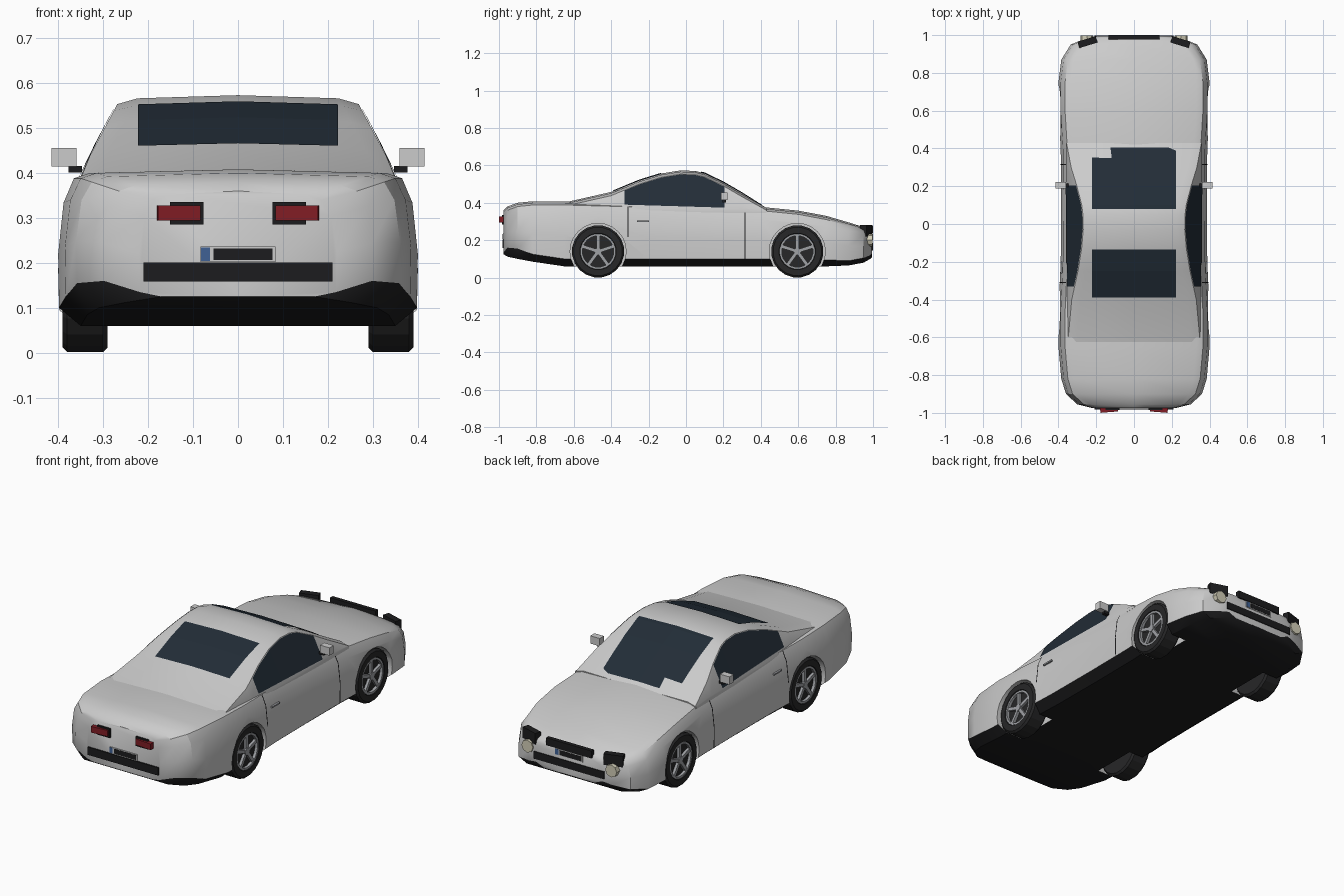
import bpy, bmesh, math
from mathutils import Matrix

if "Cube" in bpy.data.objects:
    bpy.data.objects.remove(bpy.data.objects["Cube"])


def mat(name, col):
    m = bpy.data.materials.new(name)
    m.diffuse_color = (*col, 1)
    m.use_nodes = True
    m.node_tree.nodes["Principled BSDF"].inputs["Base Color"].default_value = m.diffuse_color
    return m


PAINT = mat("paint", (.8, .8, .8))
BLACK = mat("black_trim", (.012, .012, .013))
GLASS = mat("glass", (.016, .026, .038))
RED = mat("red_lens", (.22, .012, .018))
LAMP = mat("lamp_lens", (.65, .62, .48))
BLUE = mat("blue_tab", (.05, .12, .3))
RIM = mat("rim_grey", (.35, .36, .38))
TYRE = mat("tyre_rubber", (.02, .02, .021))


def finish(name, bm, *mats, smooth=None):
    bmesh.ops.recalc_face_normals(bm, faces=bm.faces)
    me = bpy.data.meshes.new(name)
    bm.to_mesh(me)
    bm.free()
    ob = bpy.data.objects.new(name, me)
    bpy.context.collection.objects.link(ob)
    for m in mats:
        me.materials.append(m)
    if smooth:
        shade(ob, smooth)
    return ob


def shade(ob, angle):
    bpy.ops.object.select_all(action='DESELECT')
    ob.select_set(True)
    bpy.context.view_layer.objects.active = ob
    bpy.ops.object.shade_smooth_by_angle(angle=math.radians(angle))


def box(name, c, s, m, rz=0):
    bm = bmesh.new()
    bmesh.ops.create_cube(bm, size=1, matrix=Matrix.Translation(c) @ Matrix.Rotation(rz, 4, 'Z')
                          @ Matrix.Diagonal((*s, 1)))
    return finish(name, bm, *([m] if m else []))


def cyl(name, c, r, depth, n, m, axis='X', r2=None):
    bm = bmesh.new()
    rot = Matrix.Rotation(math.pi / 2, 4, 'Y' if axis == 'X' else 'X')
    bmesh.ops.create_cone(bm, cap_ends=True, segments=n, radius1=r, radius2=r2 or r, depth=depth,
                          matrix=Matrix.Translation(c) @ rot)
    return finish(name, bm, *([m] if m else []))


def interp(table, y):
    for a, b in zip(table, table[1:]):
        if y <= b[0]:
            t = max(0, (y - a[0]) / (b[0] - a[0]))
            return [p + (q - p) * t for p, q in zip(a, b)]
    return list(table[-1])


def loft(name, rings, mats, smooth, black=lambda i, n: False):
    bm = bmesh.new()
    vs = [[bm.verts.new(p) for p in r] for r in rings]
    n = len(vs[0])
    for a, b in zip(vs, vs[1:]):
        for i in range(n):
            f = bm.faces.new((a[i], a[(i + 1) % n], b[(i + 1) % n], b[i]))
            f.material_index = int(black(i, n))
    bm.faces.new(vs[0])
    bm.faces.new(vs[-1])
    return finish(name, bm, *mats, smooth=smooth)


def strip(name, rows, m):
    bm = bmesh.new()
    vs = [[bm.verts.new(p) for p in r] for r in rows]
    for a, b in zip(vs, vs[1:]):
        for i in range(len(a) - 1):
            bm.faces.new((a[i], a[i + 1], b[i + 1], b[i]))
    return finish(name, bm, m)


def mirror_ring(half, y):
    # half runs from bottom centre to top centre
    return [(x, y, z) for x, z in half] + [(-x, y, z) for x, z in half[-2:0:-1]]


# Lower body: y, half width, floor, sill top, deck height
BODY = [(-.975, .22, .125, .135, .352), (-.955, .30, .112, .16, .372), (-.90, .36, .10, .155, .392),
        (-.82, .385, .085, .125, .40), (-.65, .40, .06, .10, .40), (-.47, .40, .06, .10, .395),
        (-.2, .388, .06, .10, .388), (.1, .386, .06, .10, .38), (.4, .388, .06, .10, .37),
        (.6, .40, .06, .10, .35), (.75, .40, .06, .095, .322), (.87, .385, .065, .09, .287),
        (.95, .335, .08, .105, .262), (.985, .25, .10, .12, .248), (.995, .2, .11, .13, .232)]


def body_half(y):
    _, w, zb, zs, zt = interp(BODY, y)
    h = zt - zs
    return [(0, zb), (w - .05, zb), (w - .002, zs), (w, zs + .4 * h), (w - .012, zs + .78 * h),
            (w - .035, zt - .012), (w - .07, zt), (0, zt + .008)]


body = loft("body", [mirror_ring(body_half(r[0]), r[0]) for r in BODY], (PAINT, BLACK), None,
            lambda i, n: i in (0, 1, n - 1, n - 2))

# Wheel arches cut from the body
AXLES = (-.47, .595)
for y in AXLES:
    for s in (-1, 1):
        cut = cyl("arch_cutter", (s * .38, y, .14), .15, .24, 24, PAINT)
        cut.hide_render = True
        mod = body.modifiers.new("arch", 'BOOLEAN')
        mod.object, mod.solver = cut, 'EXACT'
        bpy.context.view_layer.objects.active = body
        bpy.ops.object.modifier_apply(modifier=mod.name)
        bpy.data.objects.remove(cut)
shade(body, 30)

# Cabin: y, roof centre height
CABIN = [(-.70, .39), (-.4, .458), (-.25, .52), (-.13, .557), (-.03, .573), (.05, .57), (.1, .558),
         (.2, .51), (.3, .452), (.43, .37)]


def roof_edge(y):
    zt = interp(CABIN, y)[1]
    zr = max(zt - .02, .36)
    return zt, zr, min(.357, .355 - .53 * (zr - .39))


def cabin_half(y):
    zt, zr, re = roof_edge(y)
    return [(0, .33), (.36, .345), (.36, min(.37, zr)), (re, zr), (re - .045, zr + .013), (0, zt)]


loft("cabin", [mirror_ring(cabin_half(r[0]), r[0]) for r in CABIN], (PAINT,), 28)


def stations(a, b):
    return [a] + [r[0] for r in CABIN if a < r[0] < b] + [b]


# Windscreen and rear window lie just above the cabin skin
for name, a, b in (("windscreen", .08, .405), ("rear_window", -.39, -.135)):
    rows = []
    for y in stations(a, b):
        zt, zr, re = roof_edge(y)
        ze = zt - .007 * .222 / (re - .045) + .004
        rows.append([(-.222, y, ze), (0, y, zt + .004), (.222, y, ze)])
    strip(name, rows, GLASS)

# Side windows, door seams, handles and mirrors
for s, side in ((1, "right"), (-1, "left")):
    rows = []
    for y in stations(-.33, .205):
        zt, zr, re = roof_edge(y)
        lo = .39 - .03 * (y + .33)
        t = (lo - .37) / (zr - .37)
        rows.append([(s * (.364 + (re - .36) * t), y, lo), (s * (re + .004), y, zr - .002)])
    strip(side + "_window", rows, GLASS)
    for y, lo in ((-.31, 3), (.315, 2)):
        pts = body_half(y)[lo:6]
        strip(side + "_door_seam", [[(s * (x + .002), y + d, z) for x, z in pts] for d in (-.003, .003)],
              BLACK)
    box(side + "_door_handle", (s * .385, -.23, .30), (.01, .065, .008), RIM)
    box(side + "_mirror", (s * .387, .205, .435), (.056, .035, .042), None)
    box(side + "_mirror_stalk", (s * .362, .205, .408), (.03, .02, .014), BLACK)

    # Tail lamps
    box(side + "_tail_lamp_housing", (s * .114, -.972, .31), (.075, .025, .05), BLACK)
    box(side + "_tail_lamp", (s * .132, -.981, .311), (.094, .03, .033), RED, s * -.08)
    # Headlamps
    box(side + "_headlamp_housing", (s * .246, .963, .25), (.10, .035, .06), BLACK, s * -.3)
    cyl(side + "_headlamp", (s * .25, .982, .20), .034, .03, 8, LAMP, 'Y')

# Bumper strips, grille and blank plates
box("rear_bumper_strip", (0, -.97, .18), (.42, .024, .042), BLACK)
box("front_bumper_strip", (0, .988, .165), (.42, .022, .04), BLACK)
box("grille", (0, .989, .258), (.27, .022, .04), BLACK)
for end, y, d in (("rear", -.974, -1), ("front", .994, 1)):
    box(end + "_plate", (0, y, .219), (.166, .01, .034), None)
    box(end + "_plate_tab", (d * .072, y + d * .002, .219), (.02, .008, .03), BLUE)
    box(end + "_plate_panel", (-d * .011, y + d * .002, .219), (.132, .008, .026), BLACK)

# Wheels: tyre with chamfered shoulders, dark dish, rim ring and five spokes
for y in AXLES:
    for s in (-1, 1):
        c = (s * .34, y, .14)
        bm = bmesh.new()
        prof = [(-.05, .09), (-.05, .13), (-.04, .14), (.04, .14), (.05, .13), (.05, .098), (.03, .09)]
        n = 20
        ring = [[bm.verts.new((c[0] + s * px, y + r * math.cos(a), .14 + r * math.sin(a))) for px, r in prof]
                for a in (math.tau * (k + .5) / n for k in range(n))]
        for k in range(n):
            for i in range(len(prof) - 1):
                a, b = ring[k], ring[(k + 1) % n]
                bm.faces.new((a[i], a[i + 1], b[i + 1], b[i]))
        bm.faces.new([r[0] for r in ring])
        bm.faces.new([r[-1] for r in ring])
        finish("tyre", bm, TYRE)
        bm = bmesh.new()
        for k in range(5):
            rot = Matrix.Rotation(math.tau * k / 5, 4, 'X')
            bmesh.ops.create_cube(bm, size=1, matrix=Matrix.Translation((s * .377, y, .14)) @ rot
                                  @ Matrix.Translation((0, 0, .045)) @ Matrix.Diagonal((.014, .018, .09, 1)))
        bmesh.ops.create_cone(bm, cap_ends=True, segments=10, radius1=.02, radius2=.02, depth=.02,
                              matrix=Matrix.Translation((s * .377, y, .14)) @ Matrix.Rotation(math.pi / 2, 4, 'Y'))
        rim = [[bm.verts.new((s * x, y + r * math.cos(a), .14 + r * math.sin(a)))
                for x, r in ((.372, .084), (.387, .084), (.387, .095), (.372, .095))]
               for a in (math.tau * (k + .5) / n for k in range(n))]
        for k in range(n):
            for i in range(4):
                a, b = rim[k], rim[(k + 1) % n]
                bm.faces.new((a[i], a[(i + 1) % 4], b[(i + 1) % 4], b[i]))
        finish("wheel_rim", bm, RIM)
